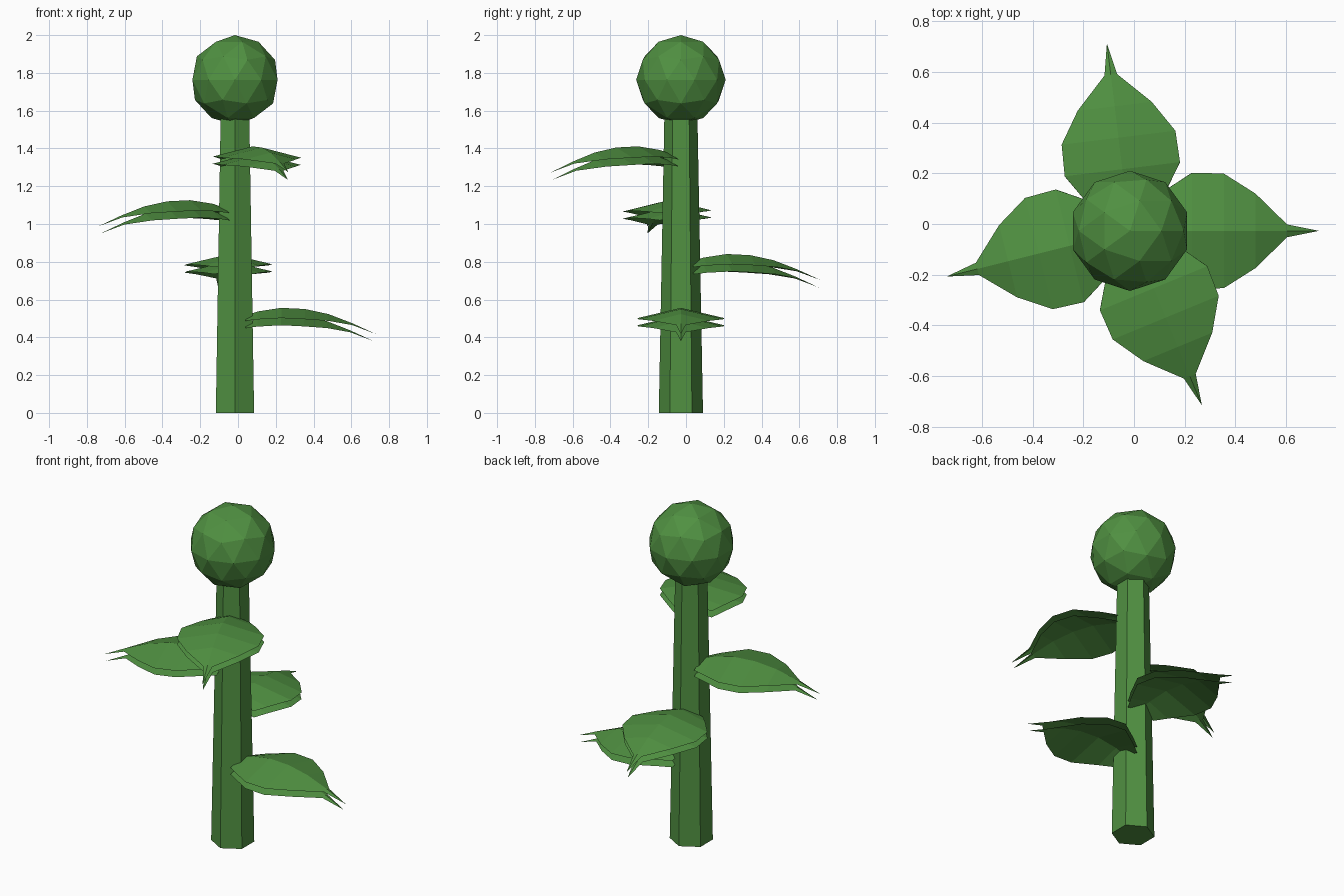
import bpy, math
from mathutils import Matrix

if "Cube" in bpy.data.objects:
    bpy.data.objects.remove(bpy.data.objects["Cube"])

CX, CY = -0.016, -0.027

green = bpy.data.materials.new("leaf green")
green.diffuse_color = (0.08, 0.28, 0.053, 1)
green.use_nodes = True
green.node_tree.nodes["Principled BSDF"].inputs["Base Color"].default_value = green.diffuse_color


def finish(obj, name):
    obj.name = name
    obj.data.materials.append(green)


# Tapered hexagonal stem
bpy.ops.mesh.primitive_cone_add(vertices=6, radius1=0.117, radius2=0.087,
                                depth=1.6, location=(CX, CY, 0.8))
finish(bpy.context.object, "stem")

# Faceted round bud on top
bpy.ops.mesh.primitive_ico_sphere_add(subdivisions=2, radius=0.237,
                                      location=(CX, CY, 1.763))
finish(bpy.context.object, "bud")

# Leaf stations: distance out, half width, ridge height, edge height
STATIONS = [(0.055, 0.10, 0.515, 0.487), (0.12, 0.148, 0.537, 0.495),
            (0.245, 0.229, 0.556, 0.502), (0.37, 0.226, 0.550, 0.496),
            (0.495, 0.147, 0.523, 0.487), (0.62, 0.025, 0.475, 0.465)]
TIP = (0.745, 0, 0.418)
# Offset from the upper sheet to the lower one
LOWER = (-0.012, 0, -0.038)


def leaf(name, angle, lift):
    verts, faces = [], []
    for dx, dy, dz in ((0, 0, 0), LOWER):
        base = len(verts)
        for i, (r, w, ridge, edge) in enumerate(STATIONS):
            back = dx * max(0, (r - 0.2) / 0.5)
            verts += [(r + back, -w, edge + dz), (r + back, 0, ridge + dz),
                      (r + back, w, edge + dz)]
        verts.append((TIP[0] + dx, 0, TIP[2] + dz))
        tip = len(verts) - 1
        new = []
        for i in range(len(STATIONS) - 1):
            a = base + 3 * i
            new += [(a, a + 3, a + 4, a + 1), (a + 1, a + 4, a + 5, a + 2)]
        a = tip - 3
        new += [(a, tip, a + 1), (a + 1, tip, a + 2)]
        # The lower sheet faces down
        faces += new if dz == 0 else [f[::-1] for f in new]
    mesh = bpy.data.meshes.new(name)
    mesh.from_pydata(verts, [], faces)
    mesh.transform(Matrix.Translation((CX, CY, lift))
                   @ Matrix.Rotation(math.radians(angle), 4, 'Z'))
    obj = bpy.data.objects.new(name, mesh)
    bpy.context.collection.objects.link(obj)
    finish(obj, name)


# Leaves spiral up the stem
for i, (name, angle) in enumerate((("right_leaf", 0), ("back_leaf", 97),
                                   ("left_leaf", 194), ("front_leaf", -67.6))):
    leaf(name, angle, 0.285 * i)
